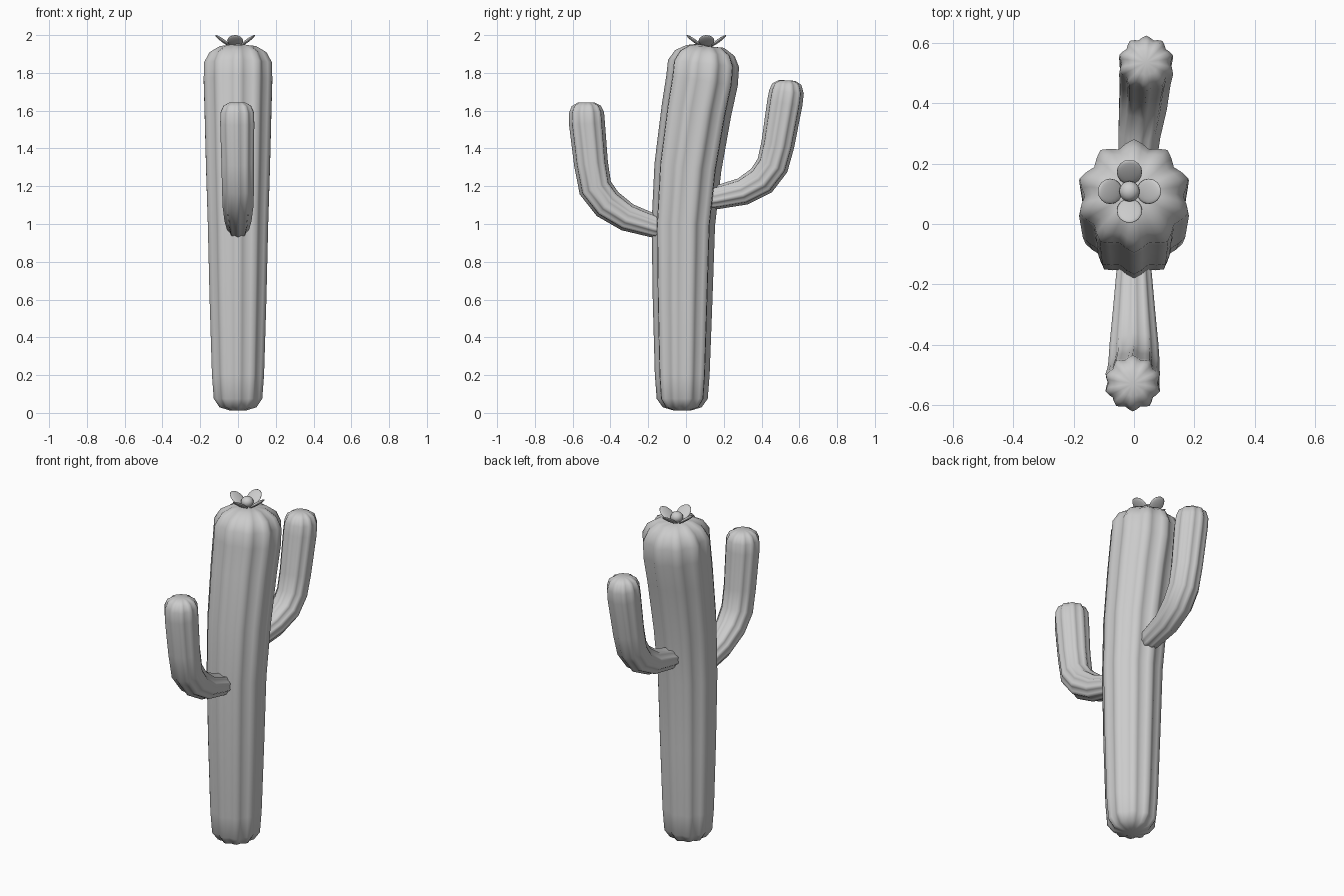
import bpy, math
from mathutils import Vector, Matrix

if "Cube" in bpy.data.objects:
    bpy.data.objects.remove(bpy.data.objects["Cube"])

RIBS, SIDES = 10, 40


def ribbed_tube(name, path, depth):
    """Skin ribbed rings along (x, y, z, radius) points and close both ends."""
    pts = [Vector(p[:3]) for p in path]
    verts, faces = [], []
    for i, p in enumerate(pts):
        tan = (pts[min(i + 1, len(pts) - 1)] - pts[max(i - 1, 0)]).normalized()
        u = (Vector((1, 0, 0)) - tan * tan.x).normalized()
        v = tan.cross(u)
        for k in range(SIDES):
            a = math.tau * k / SIDES + math.pi / 2
            wave = 0.5 + 0.5 * math.cos(RIBS * (a - math.pi / 2))
            r = path[i][3] * (1 - depth * (1 - wave))
            verts.append(p + u * r * math.cos(a) + v * r * math.sin(a))
    for i in range(len(pts) - 1):
        for k in range(SIDES):
            n = (k + 1) % SIDES
            faces.append((i * SIDES + k, i * SIDES + n,
                          (i + 1) * SIDES + n, (i + 1) * SIDES + k))
    faces.append(tuple(reversed(range(SIDES))))
    faces.append(tuple(range(len(verts) - SIDES, len(verts))))
    me = bpy.data.meshes.new(name)
    me.from_pydata(verts, [], faces)
    ob = bpy.data.objects.new(name, me)
    bpy.context.collection.objects.link(ob)
    for f in me.polygons:
        f.use_smooth = True
    return ob


# Leaning trunk, widening upward, with rounded ends
ribbed_tube("trunk", [
    (0, -.02, .012, .008), (0, -.02, .014, .05), (0, -.02, .03, .103),
    (0, -.02, .075, .135), (0, -.02, .2, .145), (0, -.018, .6, .158),
    (0, -.014, 1.0, .168), (0, .01, 1.3, .178), (0, .055, 1.6, .186),
    (0, .085, 1.76, .191), (0, .093, 1.85, .189), (0, .1, 1.905, .158),
    (0, .102, 1.94, .1), (0, .103, 1.945, .05), (0, .103, 1.946, .008)], .14)

# Lower arm curving up at the front
ribbed_tube("front_arm", [
    (0, -.08, .965, .05), (0, -.17, .99, .062), (0, -.31, 1.035, .075),
    (0, -.415, 1.105, .085), (0, -.48, 1.19, .089), (-.002, -.503, 1.32, .09),
    (-.004, -.524, 1.53, .095), (-.004, -.527, 1.59, .093),
    (-.004, -.528, 1.625, .077), (-.004, -.528, 1.643, .045),
    (-.004, -.528, 1.644, .006)], .13)

# Higher arm curving up at the back
ribbed_tube("back_arm", [
    (.005, .08, 1.125, .05), (.008, .16, 1.14, .062), (.018, .3, 1.172, .073),
    (.03, .4, 1.23, .083), (.035, .458, 1.31, .086), (.037, .486, 1.42, .088),
    (.04, .523, 1.64, .094), (.04, .532, 1.7, .092),
    (.04, .534, 1.74, .077), (.04, .535, 1.759, .045),
    (.04, .535, 1.761, .006)], .13)


def blob(name, matrix):
    bpy.ops.mesh.primitive_uv_sphere_add(segments=16, ring_count=10, radius=1)
    ob = bpy.context.object
    ob.name = name
    ob.data.transform(matrix)
    bpy.ops.object.shade_smooth()


# Flower on the crown: round heart and four raised petals
crown = Matrix.Translation((-.015, .108, 1.966))
blob("flower_heart", crown @ Matrix.Diagonal((.034, .034, .03, 1)))
for k in range(4):
    blob(f"petal_{k + 1}", crown @ Matrix.Rotation(k * math.pi / 2, 4, 'Z')
         @ Matrix.Translation((.064, 0, .004))
         @ Matrix.Rotation(-math.radians(36), 4, 'Y')
         @ Matrix.Diagonal((.05, .042, .009, 1)))
